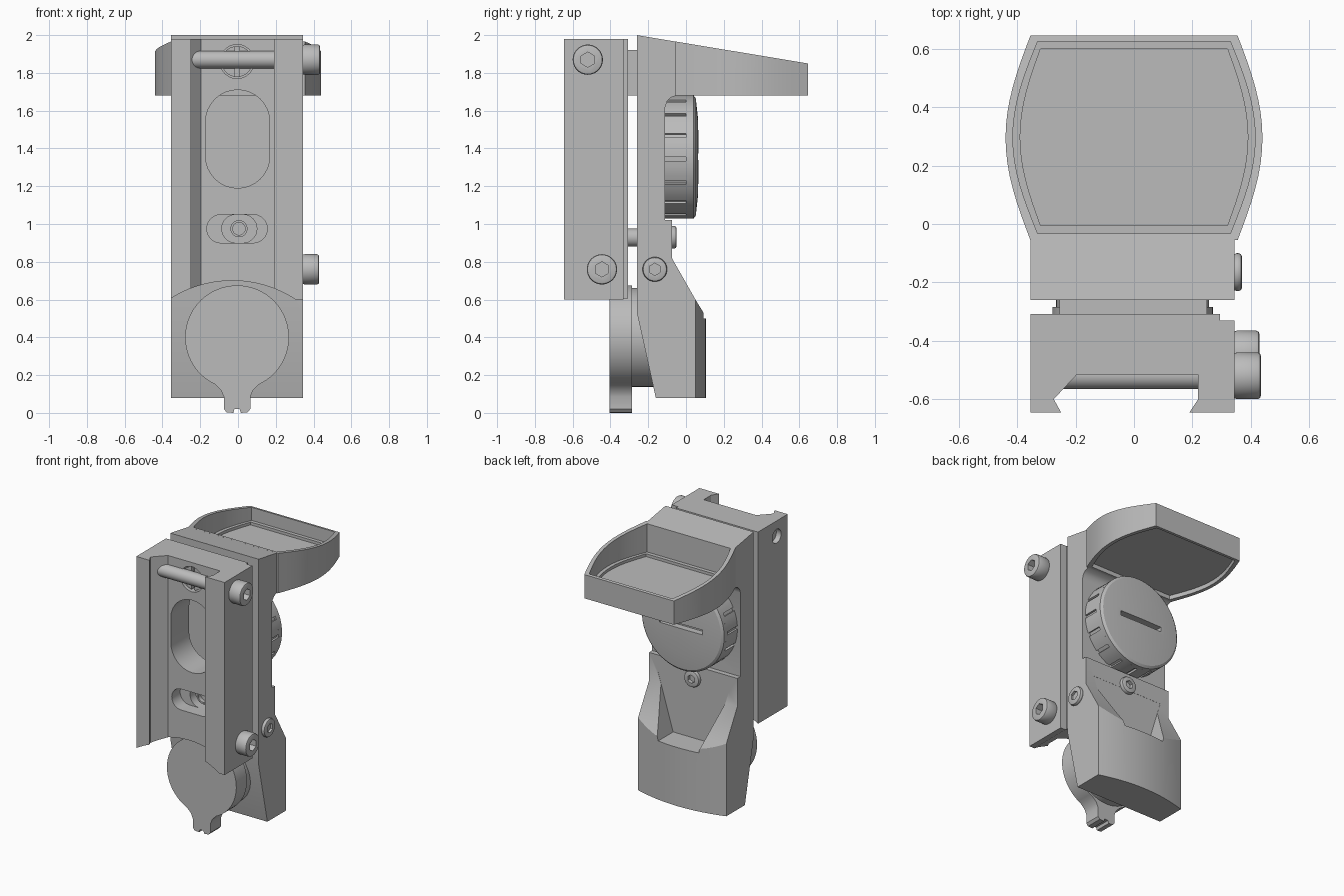
import bpy, bmesh
from math import sin, cos, pi, radians
from mathutils import Vector

cube = bpy.data.objects.get("Cube")
if cube:
    bpy.data.objects.remove(cube)

metal = bpy.data.materials.new("plain grey")
metal.use_nodes = True
GREY = (0.5, 0.5, 0.5, 1)
metal.diffuse_color = GREY
metal.node_tree.nodes["Principled BSDF"].inputs["Base Color"].default_value = GREY

# Map a flat point (u, v) at depth d along an axis to space
PLACE = {"x": lambda u, v, d: (d, u, v),
         "y": lambda u, v, d: (u, d, v),
         "z": lambda u, v, d: (u, v, d)}


def finish(name, bm):
    bmesh.ops.recalc_face_normals(bm, faces=bm.faces)
    mesh = bpy.data.meshes.new(name)
    bm.to_mesh(mesh)
    bm.free()
    ob = bpy.data.objects.new(name, mesh)
    mesh.materials.append(metal)
    bpy.context.collection.objects.link(ob)
    return ob


def prism(name, axis, pts, a, b):
    """Extrude a flat outline along an axis from a to b."""
    bm = bmesh.new()
    low = [bm.verts.new(PLACE[axis](u, v, a)) for u, v in pts]
    high = [bm.verts.new(PLACE[axis](u, v, b)) for u, v in pts]
    bm.faces.new(low)
    bm.faces.new(high)
    for i in range(len(pts)):
        j = (i + 1) % len(pts)
        bm.faces.new((low[i], low[j], high[j], high[i]))
    return finish(name, bm)


def arc(u, v, r, start=0, end=360, n=48):
    full = end - start == 360
    steps = n if full else n + 1
    return [(u + r * cos(radians(start + (end - start) * i / n)),
             v + r * sin(radians(start + (end - start) * i / n))) for i in range(steps)]


def rect(u0, u1, v0, v1):
    return [(u0, v0), (u1, v0), (u1, v1), (u0, v1)]


def stadium(u, v, r, du=0, dv=0):
    """Rounded slot outline, long along u or along v."""
    if du:
        return arc(u + du, v, r, -90, 90, 16) + arc(u - du, v, r, 90, 270, 16)
    return arc(u, v + dv, r, 0, 180, 16) + arc(u, v - dv, r, 180, 360, 16)


def apply(ob, mod):
    bpy.context.view_layer.objects.active = ob
    bpy.ops.object.modifier_apply(modifier=mod.name)


def boolean(ob, tool, op="DIFFERENCE"):
    mod = ob.modifiers.new("cut", "BOOLEAN")
    mod.operation, mod.solver, mod.object = op, "EXACT", tool
    apply(ob, mod)
    bpy.data.objects.remove(tool)


def cut(ob, axis, pts, a, b):
    boolean(ob, prism("cutter", axis, pts, a, b))


def bevel(ob, width, segments=2):
    mod = ob.modifiers.new("bevel", "BEVEL")
    mod.width, mod.segments, mod.limit_method = width, segments, "ANGLE"
    apply(ob, mod)


def screw(name, axis, u, v, r, a, b):
    """Cylinder head with a hexagon socket in its outer end."""
    ob = prism(name, axis, arc(u, v, r, n=40), a, b)
    bevel(ob, 0.012)
    cut(ob, axis, arc(u, v, r * 0.5, 30, 390, 6), a + (b - a) * 0.45, b + 0.1)


LEFT, RIGHT, MID = -0.355, 0.345, -0.005

# Rail clamp: dovetail section, arched lower end and two slots
clamp = prism("rail_clamp", "z", [
    (LEFT, -0.308), (0.295, -0.308), (0.295, -0.33), (RIGHT, -0.33),
    (RIGHT, -0.645), (0.19, -0.645), (0.22, -0.60), (0.22, -0.515),
    (-0.195, -0.515), (-0.275, -0.60), (-0.25, -0.645), (LEFT, -0.645)], 0.6, 1.98)
cut(clamp, "y", arc(-0.03, 0.09, 0.61, n=96), -0.8, -0.2)
cut(clamp, "y", stadium(-0.002, 1.45, 0.17, dv=0.09), -0.6, -0.2)
cut(clamp, "y", stadium(MID, 0.975, 0.075, du=0.085), -0.6, -0.42)
cut(clamp, "y", stadium(0.007, 0.975, 0.075, du=0.018), -0.6, -0.36)
cut(clamp, "y", arc(MID, 1.86, 0.09), -0.6, -0.45)
cut(clamp, "x", arc(-0.52, 1.87, 0.05, n=32), -0.5, -0.3)

# Clamp cross bolts and small fasteners
prism("cross_bolt", "x", arc(-0.52, 1.87, 0.046, n=32), -0.32, 0.35)
screw("upper_clamp_screw", "x", -0.52, 1.87, 0.08, 0.34, 0.435)
screw("lower_clamp_screw", "x", -0.445, 0.76, 0.08, 0.34, 0.43)
screw("side_screw", "x", -0.165, 0.76, 0.065, 0.34, 0.37)
screw("back_screw", "y", MID, 0.93, 0.06, -0.1, -0.05)
stud = prism("slot_stud", "y", arc(0.005, 0.975, 0.045, n=32), -0.41, -0.35)
cut(stud, "y", arc(0.005, 0.975, 0.033, n=24), -0.5, -0.38)
slotted = prism("slotted_screw", "y", arc(MID, 1.86, 0.082, n=32), -0.5, -0.44)
cut(slotted, "y", rect(MID - 0.012, MID + 0.012, 1.7, 2), -0.6, -0.475)
prism("clamp_neck", "y", rect(-0.255, 0.25, 1.68, 1.92), -0.32, -0.25)
prism("lower_pin", "y", arc(MID, 0.928, 0.048, n=32), -0.33, -0.25)

# Main body: side profile, bowed lower back and a tapered notch
body = prism("main_body", "x", [
    (-0.26, 2.0), (-0.05, 1.965), (-0.05, 1.68), (-0.08, 1.67), (-0.1, 1.65),
    (-0.11, 1.62), (-0.11, 1.02), (-0.075, 1.02), (-0.075, 0.82), (0.05, 0.6),
    (0.105, 0.51), (0.105, 0.08), (-0.16, 0.08), (-0.26, 0.53)], LEFT, RIGHT)
bow = [(MID + 0.35 * t / 8, 0.105 - 0.055 * (t / 8) ** 2) for t in range(8, -9, -1)]
boolean(body, prism("cutter", "z", [(LEFT, -0.4), (RIGHT, -0.4)] + bow, 0, 2.1), "INTERSECT")
cut(body, "y", [(MID - 0.28, 0.9), (MID - 0.16, 0.5), (MID + 0.16, 0.5), (MID + 0.28, 0.9)],
    -0.076, 0.3)

# Window hood: bowed frame with a sloping rim and a recessed pane


def hood_outline(half, bulge, y0, y1):
    n = 16
    side = [(half + (bulge - half) * sin(pi * i / n), y0 + (y1 - y0) * i / n)
            for i in range(n + 1)]
    return side + [(-x, y) for x, y in reversed(side)]


hood = prism("window_hood", "z", hood_outline(0.355, 0.44, -0.055, 0.645), 1.68, 2.1)
cut(hood, "z", hood_outline(0.33, 0.415, -0.032, 0.625), 1.76, 2.3)
cut(hood, "z", hood_outline(0.32, 0.39, -0.005, 0.6), 1.74, 2.3)
cut(hood, "z", hood_outline(0.33, 0.415, -0.032, 0.625), 1.5, 1.71)
cut(hood, "x", [(-0.26, 2.0), (0.645, 1.85), (0.9, 1.8), (0.9, 2.4), (-0.26, 2.4)], -1, 1)

# Adjustment knob: grooved grip and tapered cap with a coin slot
ZK, RK, GROOVES = 1.355, 0.326, 16
grip = []
for i in range(GROOVES):
    a0 = 360 * i / GROOVES
    grip += arc(MID, ZK, RK, a0, a0 + 18.5, 4)
    grip += arc(MID, ZK, RK - 0.014, a0 + 18.5, a0 + 22.5, 1)
prism("knob_grip", "y", grip, -0.115, 0.018)

bm = bmesh.new()
profile = [(0, 0), (RK, 0), (RK, 0.04), (0.31, 0.052), (0.2, 0.064), (0, 0.067)]
verts = [bm.verts.new((MID + r, y, ZK)) for r, y in profile]
edges = [bm.edges.new(pair) for pair in zip(verts, verts[1:])]
bmesh.ops.spin(bm, geom=verts + edges, cent=(MID, 0, ZK), axis=(0, 1, 0),
               angle=2 * pi, steps=64, use_merge=True)
bmesh.ops.remove_doubles(bm, verts=bm.verts, dist=0.0005)
cap = finish("knob_cap", bm)
cut(cap, "y", rect(MID - 0.17, MID + 0.17, ZK - 0.017, ZK + 0.017), 0.02, 0.2)

# Battery cover: drum, disc and pull tab with a nick
prism("cover_drum", "y", arc(MID, 0.4, 0.262, n=64), -0.3, -0.1)
half_tab = [(0.085, 0.12), (0.07, 0.085), (0.07, 0.02), (0.055, 0.003), (0.02, 0), (0.014, 0.02)]
tab = [(MID - x, z) for x, z in half_tab] + [(MID + x, z) for x, z in reversed(half_tab)]
prism("battery_cover", "y", arc(MID, 0.4, 0.275, -65, 245, 64) + tab, -0.405, -0.285)

# Smooth the round parts and keep the machined edges sharp
for ob in bpy.context.scene.objects:
    ob.select_set(ob.type == "MESH")
bpy.context.view_layer.objects.active = body
bpy.ops.object.shade_smooth_by_angle(angle=radians(30))
